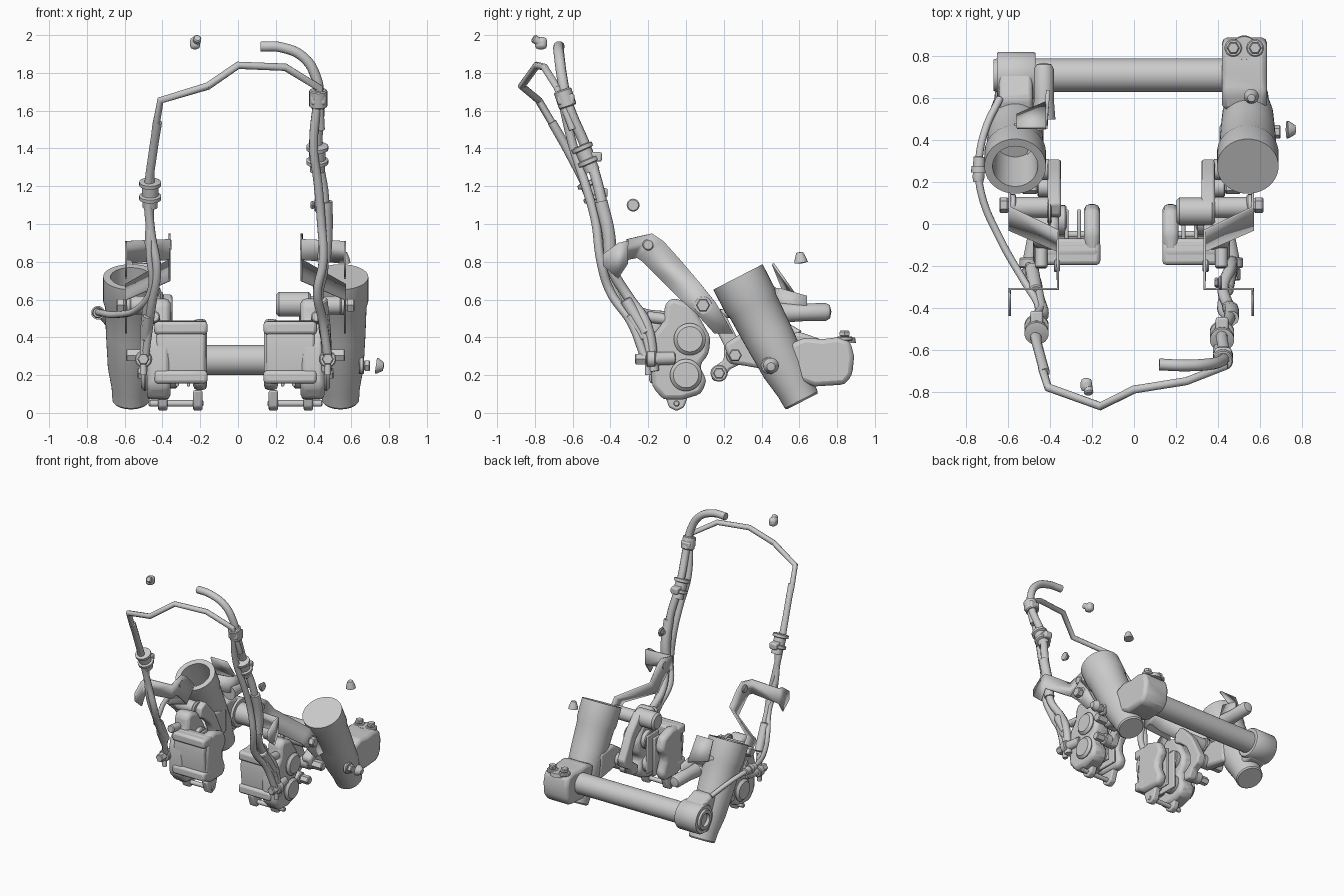
import bpy, bmesh, math
from mathutils import Vector

def finish(name, bm, bevel=0, smooth=35, segs=2):
    bmesh.ops.recalc_face_normals(bm, faces=bm.faces[:])
    me = bpy.data.meshes.new(name)
    bm.to_mesh(me); bm.free()
    ob = bpy.data.objects.new(name, me)
    bpy.context.collection.objects.link(ob)
    if bevel:
        m = ob.modifiers.new("bevel", 'BEVEL')
        m.width, m.segments, m.limit_method = bevel, segs, 'ANGLE'
    bpy.ops.object.select_all(action='DESELECT')
    ob.select_set(True); bpy.context.view_layer.objects.active = ob
    bpy.ops.object.shade_smooth_by_angle(angle=math.radians(smooth))
    return ob

def lathe(name, p0, p1, profile, n=32):
    """Revolve (radius, distance) pairs about the axis p0 -> p1."""
    p0, p1 = Vector(p0), Vector(p1)
    q = (p1 - p0).to_track_quat('Z', 'Y')
    bm = bmesh.new(); prev = None
    for r, d in profile:
        k = 1 if r == 0 else n
        ring = [bm.verts.new(p0 + q @ Vector((r*math.cos(2*math.pi*i/n), r*math.sin(2*math.pi*i/n), d))) for i in range(k)]
        if prev:
            for i in range(n):
                j = (i+1) % n
                if len(prev) == 1: bm.faces.new((prev[0], ring[i], ring[j]))
                elif k == 1: bm.faces.new((prev[i], prev[j], ring[0]))
                else: bm.faces.new((prev[i], prev[j], ring[j], ring[i]))
        prev = ring
    return finish(name, bm)

def cyl(name, p0, p1, r, n=24, c=0.006):
    L = (Vector(p1) - Vector(p0)).length
    return lathe(name, p0, p1, [(0, 0), (r-c, 0), (r, c), (r, L-c), (r-c, L), (0, L)], n)

def bolt(name, p0, p1, r):
    """Flanged bolt with hex head at p1."""
    p0, p1 = Vector(p0), Vector(p1)
    m = p0.lerp(p1, 0.45)
    cyl(name + "_flange", p0, m, r)
    cyl(name + "_head", m, p1, r*0.72, 6)

def prism(name, pts, x0, x1, bevel=0.015, smooth=35):
    """Extrude a y-z outline along x."""
    bm = bmesh.new()
    a, b = ([bm.verts.new((x, y, z)) for y, z in pts] for x in (x0, x1))
    bm.faces.new(a); bm.faces.new(b[::-1])
    for i in range(len(pts)):
        j = (i+1) % len(pts)
        bm.faces.new((a[i], a[j], b[j], b[i]))
    return finish(name, bm, bevel, smooth)

def box(name, lo, hi, bevel=0.015):
    (a, b, c), (d, e, f) = lo, hi
    return prism(name, [(b, c), (e, c), (e, f), (b, f)], a, d, bevel)

def strip(name, pairs, t=0.012):
    bm = bmesh.new()
    rows = [(bm.verts.new(u), bm.verts.new(l)) for u, l in pairs]
    for p, q in zip(rows, rows[1:]):
        bm.faces.new((p[0], q[0], q[1], p[1]))
    ob = finish(name, bm)
    m = ob.modifiers.new("thickness", 'SOLIDIFY'); m.thickness = t; m.offset = 0

def tube(name, pts, r, kind='BEZIER'):
    cu = bpy.data.curves.new(name, 'CURVE')
    cu.dimensions, cu.bevel_depth, cu.bevel_resolution = '3D', r, 3
    cu.resolution_u, cu.use_fill_caps = 6, True
    sp = cu.splines.new(kind)
    if kind == 'BEZIER':
        sp.bezier_points.add(len(pts)-1)
        for b, p in zip(sp.bezier_points, pts):
            b.co = p; b.handle_left_type = b.handle_right_type = 'AUTO'
    else:
        sp.points.add(len(pts)-1)
        for b, p in zip(sp.points, pts): b.co = (*p, 1)
    ob = bpy.data.objects.new(name, cu)
    bpy.context.collection.objects.link(ob)
    bpy.ops.object.select_all(action='DESELECT')
    ob.select_set(True); bpy.context.view_layer.objects.active = ob
    bpy.ops.object.convert(target='MESH')
    bpy.ops.object.shade_smooth_by_angle(angle=math.radians(40))

# fork legs: hollow on the left, capped on the right
outer = [(0, 0), (.09, 0), (.098, .01), (.102, .08), (.122, .2), (.132, .4), (.138, .57), (.147, .6), (.147, .742)]
hollow = outer + [(.108, .742), (.1, .45), (0, .45)]
for side, x, prof in (("left", -.567, hollow), ("right", .543, outer + [(0, .742)])):
    lathe(f"fork_leg_{side}", (x, .615, .06), (x, .275, .72), prof, 40)

# axle and its clamps
cyl("axle", (-.48, .71, .28), (.45, .71, .28), .08, 32)
prism("axle_clamp_right", [(.54, .36), (.6, .17), (.68, .14), (.84, .15), (.88, .2), (.89, .3), (.87, .38), (.8, .4), (.72, .39), (.63, .4)], .42, .635, .025)
lathe("bolt_pad", (.526, .84, .37), (.526, .84, .5), [(0, 0), (.06, 0), (.055, .03), (0, .03)])
for x in (.474, .578):
    bolt("clamp_bolt", (x, .84, .38), (x, .84, .435), .042)
lathe("axle_lug_left", (-.655, .71, .28), (-.47, .71, .28), [(.05, .02), (.05, -.015), (.075, -.015), (.08, 0), (.105, 0), (.112, .01), (.112, .175), (.105, .185), (.075, .185), (.075, .2), (0, .2)])
prism("axle_lug_web", [(.5, .4), (.58, .14), (.72, .17), (.74, .38), (.6, .43)], -.645, -.485, .02)

# fender mount on the left leg
lathe("fender_lug", (-.43, .5, .53), (-.43, .77, .535), [(0, 0), (.055, 0), (.047, .1), (.047, .24), (.035, .262), (0, .27)])
strip("fender_arm", [((-.57, .47, .66), (-.57, .44, .55)), ((-.42, .5, .66), (-.42, .46, .55)), ((-.41, .64, .62), (-.41, .64, .5))], .02)
strip("fender_tab", [((-.56, .46, .79), (-.42, .46, .79)), ((-.56, .52, .64), (-.42, .58, .62))], .014)
bolt("leg_bolt", (.64, .44, .25), (.7, .44, .25), .045)

# calipers, carriers and hose brackets, mirrored
body = [(-.18, .14), (-.12, .07), (-.02, .07), (.08, .1), (.11, .17), (.07, .25), (.12, .31), (.13, .4), (.08, .49), (.02, .58), (-.07, .61), (-.11, .58), (-.12, .48), (-.17, .42), (-.19, .34)]
carrier = [(.04, .6), (.1, .63), (.15, .58), (.22, .5), (.27, .4), (.31, .32), (.29, .26), (.23, .23), (.2, .17), (.14, .17), (.13, .23), (.2, .28), (.2, .36), (.16, .44), (.09, .5), (.03, .53)]
for side, s in (("right", 1), ("left", -1)):
    X = lambda v: s*v - .013
    P = lambda x, y, z: (X(x), y, z)
    N = lambda t: f"{t}_{side}"
    # caliper halves joined by the bridge
    prism(N("caliper_outer"), body, X(.345), X(.47), .028)
    prism(N("caliper_inner"), [(-.17, .15), (-.1, .12), (.06, .12), (.09, .18), (.055, .26), (.055, .31), (.1, .37), (.07, .46), (-.04, .5), (-.15, .48)], X(.15), X(.225), .025)
    prism(N("caliper_bridge"), [(-.15, .16), (-.17, .18), (-.19, .37), (-.17, .47), (-.14, .49), (-.07, .48), (-.06, .17)], X(.16), X(.42), .02)
    for z in (.19, .45):
        box(N("bridge_rib"), P(.148, -.195, z-.035), P(.43, -.08, z+.035), .018)
    for z, y in ((.39, .02), (.2, 0)):
        cyl(N("piston"), P(.31, y, z), P(.4, y, z), .07)
        cyl(N("piston_cap"), P(.46, y, z), P(.5, y, z), .085, 28, .018)
    for x in (.24, .3):
        box(N("brake_pad"), P(x, -.1, .14), P(x+.018, .07, .44), .006)
    # pad pin along the bottom
    cyl(N("pad_pin"), P(.17, -.05, .05), P(.46, -.05, .05), .017, 16)
    for x in (.175, .36):
        prism(N("pin_lug"), [(-.09, .03), (-.05, .01), (-.01, .03), (.02, .12), (-.12, .12)], X(x), X(x+.05), .01)
    # carrier and slide bolts
    prism(N("carrier"), carrier, X(.335), X(.4), .012)
    cyl(N("slide_sleeve"), P(.39, .08, .57), P(.56, .08, .57), .05)
    bolt(N("slide_bolt"), P(.55, .09, .57), P(.63, .09, .57), .052)
    bolt(N("carrier_bolt"), P(.39, .26, .305), P(.58, .26, .305), .05)
    bolt(N("lower_bolt"), P(.39, .175, .21), P(.52, .175, .21), .045)
    cyl(N("slide_boot"), P(.215 if s > 0 else .38, .06, .575), P(.4, .06, .575), .066, 28, .014)
    prism(N("fork_lug"), [(.2, .36), (.24, .26), (.31, .25), (.48, .22), (.48, .42), (.32, .44)], X(.42), X(.5), .02)
    # bleeder and fluid union
    cyl(N("bleeder"), P(.43, -.21, .51), P(.43, -.06, .49), .03, 16)
    bolt(N("union_bolt"), P(.488, -.16, .285), P(.488, -.27, .285), .045)
    cyl(N("union_body"), P(.488, -.2, .285), P(.46, -.06, .29), .035)
    tube(N("bleed_pipe"), [P(.488, -.2, .2), P(.488, -.205, .36), P(.48, -.25, .48)], .018)
    # folded sheet bracket
    strip(N("hose_bracket"), [
        (P(.58, .25, .42), P(.58, .15, .42)), (P(.58, .16, .58), P(.58, .05, .53)),
        (P(.58, .08, .68), P(.58, -.03, .6)), (P(.35, -.03, .81), P(.35, -.13, .7)),
        (P(.35, -.12, .91), P(.35, -.23, .8)), (P(.35, -.18, .95), P(.35, -.26, .82)),
        (P(.35, -.31, .92), P(.35, -.31, .81)), (P(.58, -.31, .91), P(.58, -.31, .79)),
        (P(.58, -.36, .9), P(.58, -.36, .71)), (P(.58, -.44, .84), P(.58, -.44, .78))])
    cyl(N("bracket_rivet"), P(.34, -.2, .89), P(.37, -.2, .89), .03, 20)
    # crimped hose ends
    cyl(N("hose_crimp"), P(.455, -.32, .6), P(.475, -.21, .42), .032, 20)
    cyl(N("hose_ferrule"), P(.462, -.3, .52), P(.475, -.22, .39), .026, 20)

# right side hoses
tube("main_hose", [(.12, -.67, 1.94), (.23, -.675, 1.935), (.35, -.67, 1.88), (.415, -.655, 1.77), (.43, -.63, 1.65), (.42, -.52, 1.38), (.455, -.45, 1.14), (.455, -.41, .9), (.45, -.39, .76), (.425, -.31, .62), (.46, -.21, .47), (.47, -.17, .22)], .028)
tube("second_hose", [(.425, -.66, 1.68), (.4, -.6, 1.42), (.425, -.53, 1.2), (.44, -.48, 1.02), (.45, -.45, .8), (.42, -.4, .64), (.45, -.29, .48), (.475, -.22, .3)], .024)
tube("hose_sheath", [(.465, -.45, 1.12), (.465, -.41, .95), (.455, -.4, .8)], .036)
# crossover line with hard bends, running down the left side
tube("crossover_line", [(.44, -.6, 1.5), (.43, -.68, 1.72), (.25, -.75, 1.83), (0, -.79, 1.84), (-.16, -.87, 1.73), (-.41, -.78, 1.655), (-.435, -.7, 1.52), (-.46, -.57, 1.3), (-.465, -.49, 1.1), (-.475, -.45, .9), (-.44, -.4, .7), (-.46, -.28, .52), (-.49, -.2, .3)], .02, 'POLY')
tube("left_hose", [(-.425, -.71, 1.54), (-.45, -.62, 1.38), (-.475, -.51, 1.15), (-.46, -.46, .95), (-.43, -.43, .76), (-.455, -.34, .58), (-.48, -.22, .42)], .024)
# sensor lead around the left leg
tube("sensor_lead", [(-.46, -.48, 1.1), (-.47, -.45, .85), (-.46, -.38, .66), (-.52, -.28, .56), (-.64, -.07, .52), (-.73, .15, .53), (-.74, .3, .53), (-.71, .45, .5), (-.64, .6, .42)], .018)
lathe("lead_connector", (-.743, .2, .53), (-.738, .33, .53), [(0, 0), (.024, 0), (.028, .02), (.028, .045), (.036, .045), (.036, .075), (.028, .075), (.028, .12), (0, .125)], 20)

# hose clamps
for nm, x, y, z, r in (("right", .42, -.53, 1.36, .05), ("left", -.465, -.5, 1.17, .05)):
    lathe(f"hose_clamp_{nm}", (x, y+.035, z-.08), (x, y-.035, z+.08), [(0, 0), (r-.01, 0), (r-.01, .04), (r+.008, .045), (r+.008, .065), (r-.006, .07), (r-.006, .12), (r+.008, .125), (r+.008, .145), (r-.01, .15), (0, .15)], 24)
    box(f"clamp_tab_{nm}", (x-.03, y, z-.03), (x+.03, y+.085, z+.02), .01)
cyl("upper_clip", (.425, -.625, 1.62), (.425, -.655, 1.71), .048, 20)
box("upper_clip_tab", (.385, -.68, 1.63), (.465, -.59, 1.69), .012)

# loose fasteners
bolt("loose_bolt_hose", (.42, -.28, 1.1), (.385, -.28, 1.1), .034)
lathe("loose_bolt_leg", (.73, .45, .25), (.8, .45, .24), [(0, 0), (.042, 0), (.04, .012), (.022, .04), (0, .043)], 20)
lathe("loose_bolt_fender", (.56, .61, .79), (.56, .6, .86), [(0, 0), (.036, .005), (.03, .03), (.018, .06), (0, .062)], 20)
cyl("loose_clip", (-.215, -.81, 1.985), (-.225, -.75, 1.945), .022, 16)
box("loose_clip_head", (-.255, -.8, 1.925), (-.2, -.735, 1.99), .02)
